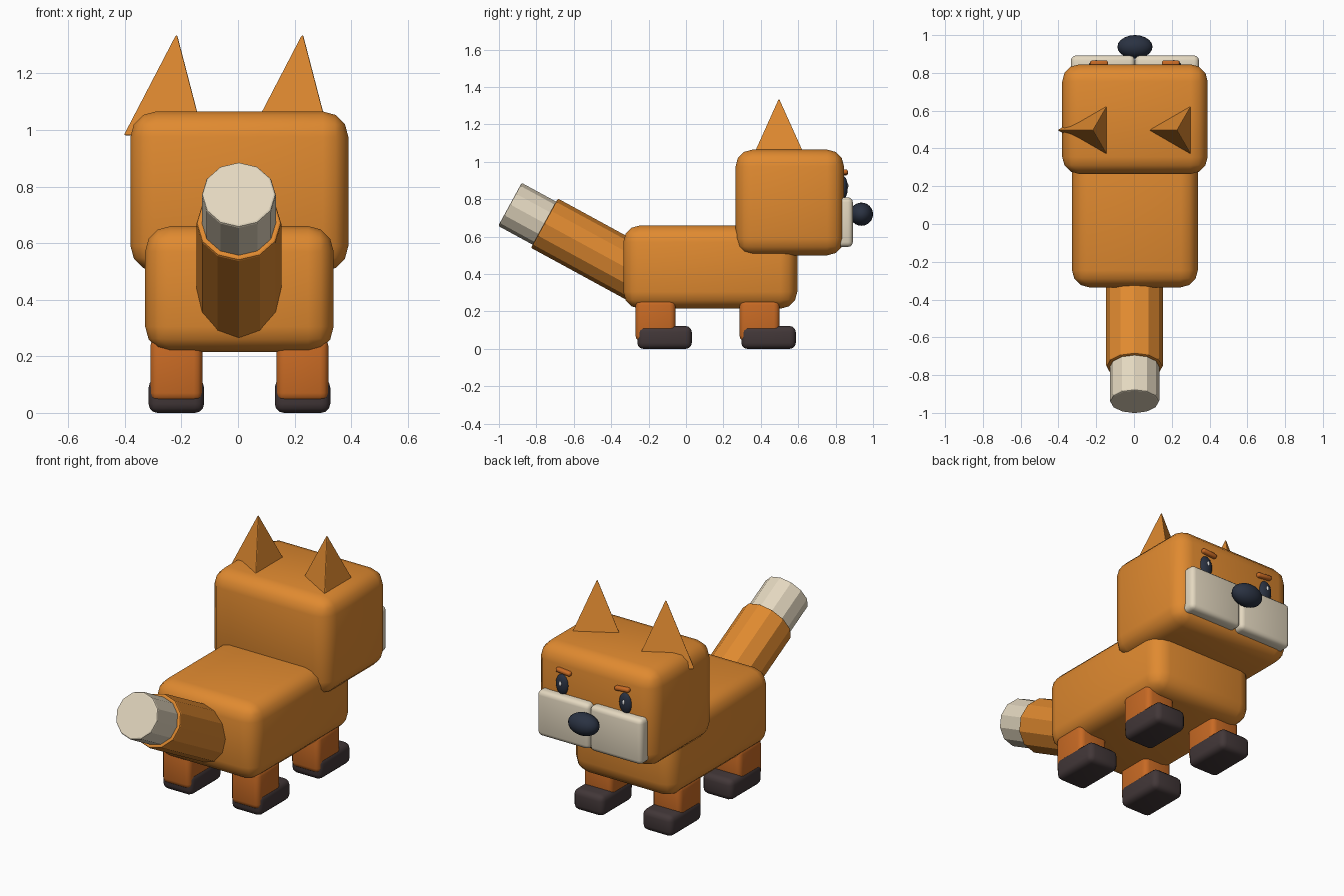
import bpy, bmesh, math
from mathutils import Matrix, Vector

if "Cube" in bpy.data.objects:
    bpy.data.objects.remove(bpy.data.objects["Cube"])


def material(name, r, g, b):
    lin = [((c / 255 + 0.055) / 1.055) ** 2.4 if c > 10 else c / 255 / 12.92 for c in (r, g, b)]
    m = bpy.data.materials.new(name)
    m.diffuse_color = (*lin, 1)
    m.use_nodes = True
    m.node_tree.nodes["Principled BSDF"].inputs["Base Color"].default_value = m.diffuse_color
    return m


ORANGE = material("orange fur", 224, 138, 48)
RUST = material("rust fur", 200, 106, 36)
CREAM = material("cream fur", 228, 216, 192)
PAW = material("dark brown", 66, 55, 56)
BLACK = material("blue black", 42, 50, 66)
WHITE = material("eye white", 235, 235, 235)

CX = 0.005  # centre line of the animal


def finish(name, bm, mat, smooth=True):
    bmesh.ops.recalc_face_normals(bm, faces=bm.faces)
    me = bpy.data.meshes.new(name)
    bm.to_mesh(me)
    bm.free()
    me.materials.append(mat)
    for p in me.polygons:
        p.use_smooth = smooth
    ob = bpy.data.objects.new(name, me)
    bpy.context.collection.objects.link(ob)
    return ob


def bevel(bm, width, segments, min_angle=0.8):
    edges = [e for e in bm.edges if e.calc_face_angle(0) > min_angle]
    bmesh.ops.bevel(bm, geom=edges, offset=width, segments=segments,
                    profile=0.5, affect='EDGES', clamp_overlap=True)


def box(name, lo, hi, width, mat, segments=3, tilt=0):
    """Rounded box between two corners, optionally tilted about y."""
    lo, hi = Vector(lo), Vector(hi)
    bm = bmesh.new()
    bmesh.ops.create_cube(bm, size=1, matrix=Matrix.Diagonal((*(hi - lo), 1)))
    bevel(bm, width, segments)
    bm.transform(Matrix.Translation((lo + hi) / 2) @ Matrix.Rotation(tilt, 4, 'Y'))
    return finish(name, bm, mat)


def cone(name, sides, r1, r2, start, length, rot, mat, width):
    """Cone or cylinder starting at a point, along rotated z."""
    bm = bmesh.new()
    bmesh.ops.create_cone(bm, cap_ends=True, segments=sides, radius1=r1, radius2=r2, depth=length,
                          matrix=Matrix.Translation((0, 0, length / 2)))
    bmesh.ops.remove_doubles(bm, verts=bm.verts, dist=1e-5)
    bmesh.ops.dissolve_degenerate(bm, dist=1e-5, edges=bm.edges)
    bevel(bm, width, 2)
    bm.transform(Matrix.Translation(start) @ rot)
    return finish(name, bm, mat, smooth=False)


def ellipsoid(name, centre, radii, mat):
    bm = bmesh.new()
    bmesh.ops.create_uvsphere(bm, u_segments=20, v_segments=12, radius=1,
                              matrix=Matrix.Translation(centre) @ Matrix.Diagonal((*radii, 1)))
    return finish(name, bm, mat)


# Body and head
box("body", (-0.328, -0.335, 0.215), (0.338, 0.595, 0.66), 0.09, ORANGE)
box("head", (-0.38, 0.265, 0.50), (0.39, 0.845, 1.065), 0.09, ORANGE)

# Tail and its pale tip
lean = Matrix.Rotation(math.radians(61.4), 4, 'X')
axis = lean @ Vector((0, 0, 1))
tail_end = Vector((CX - 0.002, -0.757, 0.672))
cone("tail", 12, 0.15, 0.15, tail_end - axis * 0.58, 0.58, lean, ORANGE, 0.008)
cone("tail_tip", 12, 0.131, 0.131, tail_end - axis * 0.05, 0.26, lean, CREAM, 0.008)

# Legs and paws
for side, sx in (("left", -1), ("right", 1)):
    for end, y in (("back", 0), ("front", 0.556)):
        x = CX + sx * 0.223
        box(f"{end}_{side}_leg", (x - 0.092, y - 0.27, 0.04), (x + 0.092, y - 0.056, 0.265),
            0.03, RUST)
        box(f"{end}_{side}_paw", (x - 0.098, y - 0.26, 0), (x + 0.098, y + 0.031, 0.122),
            0.032, PAW)

# Face and ears
turn = Matrix.Rotation(math.pi / 2, 4, 'Z')
for side, sx in (("left", -1), ("right", 1)):
    ear_x = CX + sx * 0.2225
    cone(f"{side}_ear", 3, 0.19, 0, (ear_x, 0.497, 0.98), 0.365, turn, ORANGE, 0.006)
    cone(f"{side}_inner_ear", 3, 0.05, 0, (ear_x, 0.57, 0.96), 0.145, turn, CREAM, 0.003)
    mx = CX + sx * 0.17
    box(f"{side}_muzzle", (mx - 0.169, 0.79, 0.545), (mx + 0.169, 0.892, 0.81), 0.026, CREAM)
    ex = CX + sx * 0.205
    ellipsoid(f"{side}_eye", (ex, 0.84, 0.862), (0.041, 0.025, 0.062), BLACK)
    ellipsoid(f"{side}_eye_glint", (ex, 0.862, 0.872), (0.008, 0.006, 0.014), WHITE)
    bx = CX + sx * 0.19
    box(f"{side}_brow", (bx - 0.047, 0.825, 0.93), (bx + 0.047, 0.866, 0.956), 0.01, RUST,
        2, tilt=-sx * 0.09)

# Nose
ellipsoid("nose", (CX, 0.938, 0.72), (0.093, 0.062, 0.062), BLACK)
